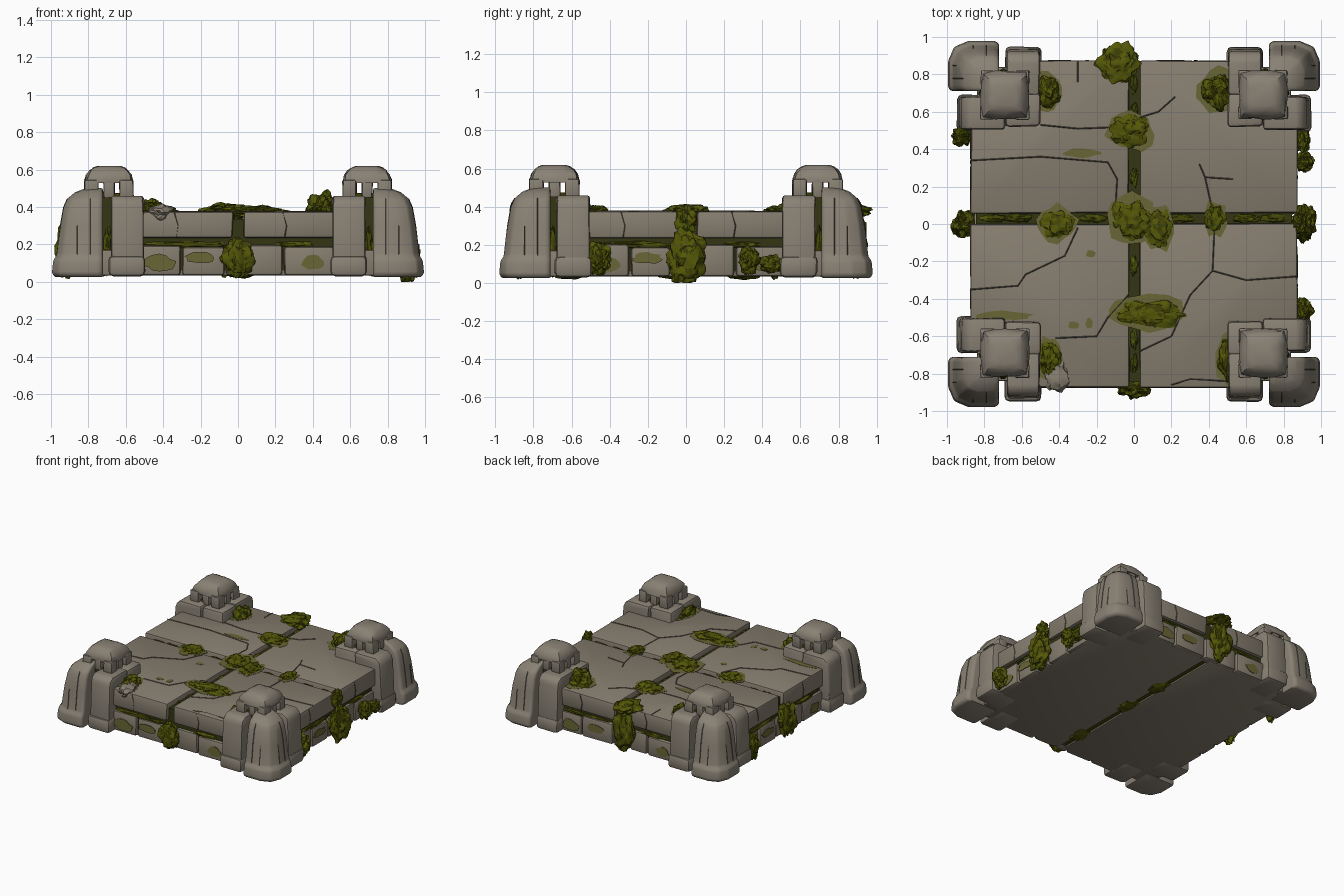
import bpy
import bmesh
import math
import random
from mathutils import Vector, Matrix, noise

random.seed(4)
cube = bpy.data.objects.get("Cube")
if cube:
    bpy.data.objects.remove(cube, do_unlink=True)


def material(name, colour):
    m = bpy.data.materials.new(name)
    m.use_nodes = True
    m.diffuse_color = (*colour, 1)
    m.node_tree.nodes["Principled BSDF"].inputs["Base Color"].default_value = (*colour, 1)
    return m


STONE = material("slab stone", (0.24, 0.208, 0.16))
PILLAR = material("pillar stone", (0.25, 0.22, 0.175))
MOSS = material("moss", (0.088, 0.098, 0.002))
DARK_MOSS = material("dark moss", (0.052, 0.056, 0.002))
SEAM = material("seam shadow", (0.034, 0.035, 0.006))
STAIN = material("mossy stain", (0.14, 0.133, 0.035))
CRACK = material("crack stone", (0.09, 0.078, 0.058))


def finish(name, bm, *mats):
    mesh = bpy.data.meshes.new(name)
    bmesh.ops.recalc_face_normals(bm, faces=bm.faces[:])
    bm.to_mesh(mesh)
    bm.free()
    for m in mats:
        mesh.materials.append(m)
    obj = bpy.data.objects.new(name, mesh)
    bpy.context.collection.objects.link(obj)


def loft(name, rings, mat, bevel=0.0, jitter=0.0):
    """Skin equal rings of points, cap both ends and round the hard edges."""
    bm = bmesh.new()
    rows = [[bm.verts.new(p) for p in ring] for ring in rings]
    n = len(rows[0])
    for a, b in zip(rows, rows[1:]):
        for i in range(n):
            j = (i + 1) % n
            bm.faces.new((a[i], a[j], b[j], b[i]))
    bm.faces.new(rows[0])
    bm.faces.new(rows[-1])
    for v in bm.verts:
        v.co.x += random.uniform(-jitter, jitter)
        v.co.y += random.uniform(-jitter, jitter)
    bmesh.ops.recalc_face_normals(bm, faces=bm.faces[:])
    if bevel:
        hard = [e for e in bm.edges if e.calc_face_angle(0) > 0.4]
        bmesh.ops.bevel(bm, geom=hard, offset=bevel, segments=2, profile=0.5,
                        affect='EDGES', clamp_overlap=True)
    finish(name, bm, mat)


def prism(name, outline, z0, z1, mat, bevel=0.0, jitter=0.0):
    loft(name, [[(x, y, z) for x, y in outline] for z in (z0, z1)], mat, bevel, jitter)


def rect(x0, x1, y0, y1):
    return [(x0, y0), (x1, y0), (x1, y1), (x0, y1)]


def crack(name, points, radius):
    """Thin strip half sunk into the stone along a path."""
    curve = bpy.data.curves.new(name, 'CURVE')
    curve.dimensions = '3D'
    curve.bevel_depth = radius
    curve.bevel_resolution = 0
    spline = curve.splines.new('POLY')
    spline.points.add(len(points) - 1)
    for p, co in zip(spline.points, points):
        p.co = (*co, 1)
    temp = bpy.data.objects.new(name + " path", curve)
    bpy.context.collection.objects.link(temp)
    bpy.context.view_layer.update()
    dg = bpy.context.evaluated_depsgraph_get()
    mesh = bpy.data.meshes.new_from_object(temp.evaluated_get(dg))
    bpy.data.objects.remove(temp, do_unlink=True)
    mesh.materials.clear()
    mesh.materials.append(CRACK)
    obj = bpy.data.objects.new(name, mesh)
    bpy.context.collection.objects.link(obj)


def clump(name, centre, size, mats=(MOSS, DARK_MOSS), rough=0.4, detail=4):
    """Lumpy blob with rough leafy relief."""
    bm = bmesh.new()
    bmesh.ops.create_icosphere(bm, subdivisions=detail, radius=1)
    shift = Vector([random.uniform(0, 50) for _ in range(3)])
    for v in bm.verts:
        p = v.co.copy()
        bump = noise.noise(p * 2 + shift) + 0.5 * noise.noise(p * 5 + shift)
        p *= 1 + rough * bump
        v.co = Vector(centre) + Vector([a * b for a, b in zip(p, size)])
        v.co.z = max(v.co.z, 0)
    if len(mats) > 1:
        for f in bm.faces:
            f.material_index = int(noise.noise(f.calc_center_median() * 30 + shift) < -0.2)
    finish(name, bm, *mats)


def stain(name, centre, rx, ry, side=None):
    """Thin uneven plate on the floor, or on a wall facing the side angle."""
    bm = bmesh.new()
    bmesh.ops.create_circle(bm, cap_ends=True, segments=14, radius=1)
    for v in bm.verts:
        v.co = Vector((v.co.x * rx, v.co.y * ry, 0)) * random.uniform(0.8, 1.15)
    ext = bmesh.ops.extrude_face_region(bm, geom=bm.faces[:])
    for v in ext["geom"]:
        if isinstance(v, bmesh.types.BMVert):
            v.co.z += 0.004
    turn = Matrix.Translation(centre)
    if side is not None:
        turn = Matrix.Rotation(side, 4, 'Z') @ turn @ Matrix.Rotation(math.pi / 2, 4, 'X')
    bmesh.ops.transform(bm, matrix=turn, verts=bm.verts[:])
    finish(name, bm, STAIN)


# Dark core seen in the seams, and the two halves of the underside
L, TOP = 0.873, 0.376
cross = [(-0.52, -0.845), (0.52, -0.845), (0.52, -0.52), (0.845, -0.52), (0.845, 0.52), (0.52, 0.52),
         (0.52, 0.845), (-0.52, 0.845), (-0.52, 0.52), (-0.845, 0.52), (-0.845, -0.52), (-0.52, -0.52)]
prism("seam_core", cross, 0.06, 0.335, SEAM)
prism("underside_seam", rect(-0.03, 0.03, -0.84, 0.84), 0.045, 0.07, DARK_MOSS)
for s in (-1, 1):
    prism("underside_slab", rect(s * 0.02, s * 0.84, -0.84, 0.84), 0.033, 0.17, STONE, 0.01)

# Four floor slabs, notched at the corners
for sx in (-1, 1):
    for sy in (-1, 1):
        y0 = 0.058 if sy > 0 else 0.0
        shape = [(0.028, y0), (L, y0), (L, 0.53), (0.51, 0.53), (0.51, L), (0.028, L)]
        prism("floor_slab", [(sx * x, sy * y) for x, y in shape], 0.235, TOP, STONE, 0.014, 0.004)

# Lower course of wall stones on each side, with mossy stains
for k in range(4):
    turn = Matrix.Rotation(k * math.pi / 2, 3, 'Z')
    cuts = [-0.52] + [c + random.uniform(-0.03, 0.03) for c in (-0.3, -0.07, 0.07, 0.27)] + [0.52]
    for a, b in zip(cuts, cuts[1:]):
        front = -L + random.uniform(0, 0.008)
        corners = [turn @ Vector((x, y, 0)) for x, y in rect(a + 0.005, b - 0.005, front, -0.8)]
        prism("wall_stone", [(c.x, c.y) for c in corners], 0.035,
              0.195 + random.uniform(-0.01, 0.01), STONE, 0.016, 0.003)
    for x in (-0.33, 0.25):
        p = [turn @ Vector((x + dx, -L, z)) for dx, z in ((0, 0.24), (0.01, 0.3), (-0.01, 0.37))]
        crack("slab_edge_crack", p, 0.003)
    for x, z, rx, rz in ((-0.42, 0.1, 0.08, 0.045), (-0.2, 0.13, 0.08, 0.03), (0.4, 0.1, 0.06, 0.04)):
        stain("wall_stain", (x, -L - 0.001, z), rx, rz, k * math.pi / 2)
    # Moss bedding between the courses
    for x, rx in ((-0.28, 0.21), (0.3, 0.1)):
        p = turn @ Vector((x, -0.85, 0.2))
        size = (rx, 0.015, 0.016) if k % 2 == 0 else (0.015, rx, 0.016)
        clump("course_moss", p, size, (DARK_MOSS, MOSS), detail=3)

# Corner pillars
TAPER = [(0.025, 0.978), (0.045, 0.995), (0.115, 0.988), (0.145, 0.968), (0.3, 0.95),
         (0.4, 0.932), (0.445, 0.912), (0.48, 0.87), (0.502, 0.81)]


def pillar_ring(z, o, sx, sy):
    i, c = 0.722, (o - 0.722) * 0.4
    pts = [(i, i), (o - 0.015, i), (o, i + 0.02), (o, o - c), (o - 0.3 * c, o - 0.3 * c),
           (o - c, o), (i + 0.02, o), (i, o - 0.015)]
    return [(sx * x, sy * y * 0.985, z) for x, y in pts]


for sx in (-1, 1):
    for sy in (-1, 1):
        def corner(x0, x1, y0, y1, flip=False):
            return [(sx * (y if flip else x), sy * (x if flip else y)) for x, y in rect(x0, x1, y0, y1)]

        loft("corner_pillar", [pillar_ring(z, o, sx, sy) for z, o in TAPER], PILLAR, 0.01)
        prism("pillar_gap_fill", corner(0.6, 0.8, 0.6, 0.8), 0.05, 0.455, SEAM)
        prism("cap_bed_moss", corner(0.59, 0.79, 0.59, 0.79), 0.44, 0.475, DARK_MOSS, 0.01, 0.006)
        # Buttress stones: an inner corner, and two leaning flanks with a stepped foot
        prism("inner_buttress", corner(0.5, 0.69, 0.52, 0.7), 0.04, 0.455, PILLAR, 0.022, 0.004)
        for flip in (False, True):
            prism("buttress_foot", corner(0.495, 0.69, 0.69, 0.947, flip), 0.03, 0.14, PILLAR, 0.025, 0.004)
            flank = [(z, corner(0.505, 0.68, 0.69, out, flip)) for z, out in
                     ((0.04, 0.938), (0.4, 0.922), (0.435, 0.91), (0.46, 0.875))]
            loft("flank_buttress", [[(x, y, z) for x, y in ring] for z, ring in flank], PILLAR, 0.015, 0.003)
            # Moss low in the gap beside the pillar
            gx, gy = (0.81, 0.7) if flip else (0.7, 0.81)
            clump("gap_moss", (sx * gx, sy * gy, 0.17), (0.02, 0.02, 0.12), (DARK_MOSS, MOSS), detail=3)
            # Weathered grooves down the outer faces
            for t, high in ((0.79, 7), (0.86, 5)):
                path = []
                for z, o in TAPER[3:high]:
                    a, b = (t, o) if flip else (o, t)
                    path.append((sx * a, sy * b * 0.985, z))
                crack("pillar_groove", path, 0.0025)
        # Heavy cap that runs down into a ring of stout legs
        cx, cy = sx * 0.69, sy * 0.69
        for i in (-1, 0, 1):
            for j in (-1, 0, 1):
                if i or j:
                    x, y, h = cx + i * 0.094, cy + j * 0.094, 0.037 if i and j else 0.029
                    prism("cap_leg", rect(x - h, x + h, y - h, y + h), 0.45, 0.545, PILLAR, 0.008, 0.003)
        cap = []
        for z, h in ((0.528, 0.129), (0.545, 0.13), (0.572, 0.121), (0.597, 0.103), (0.612, 0.082), (0.62, 0.058)):
            ring = []
            for n in range(16):
                a = n * math.pi / 8
                r = h * (1.28 if n % 4 == 2 else 1.0 if n % 4 == 0 else 1.06)
                ring.append((cx + r * math.cos(a), cy + r * math.sin(a), z))
            cap.append(ring)
        loft("pillar_cap", cap, PILLAR, 0.0, 0.005)

# Cracks across the floor
for path in (
        [(-0.87, 0.34), (-0.5, 0.36), (-0.14, 0.33), (-0.09, 0.24), (-0.1, 0.07)],
        [(-0.5, 0.53), (-0.3, 0.51), (-0.03, 0.52)],
        [(-0.3, 0.87), (-0.3, 0.76)],
        [(-0.87, -0.35), (-0.62, -0.33), (-0.58, -0.27), (-0.37, -0.17), (-0.3, -0.02)],
        [(-0.42, -0.61), (-0.2, -0.6), (-0.14, -0.5), (-0.03, -0.38)],
        [(0.43, -0.02), (0.42, -0.25), (0.3, -0.38), (0.2, -0.6), (0.03, -0.68)],
        [(0.42, -0.25), (0.6, -0.3), (0.87, -0.28)],
        [(0.03, 0.57), (0.13, 0.6), (0.22, 0.68)],
        [(0.42, 0.07), (0.38, 0.25), (0.35, 0.32)],
        [(0.38, 0.25), (0.53, 0.24)],
        [(0.2, -0.86), (0.3, -0.83), (0.5, -0.84)]):
    crack("floor_crack", [(x, y, TOP - 0.001) for x, y in path], 0.0045)

# Moss clumps on the floor, each on a stain
for x, y, rx, ry, rz in (
        (-0.08, 0.86, 0.1, 0.1, 0.04), (-0.02, 0.5, 0.1, 0.08, 0.035), (0.45, 0.71, 0.08, 0.09, 0.1),
        (-0.46, 0.71, 0.06, 0.08, 0.06), (-0.01, 0.02, 0.1, 0.1, 0.035), (0.13, -0.02, 0.07, 0.09, 0.03),
        (-0.41, 0, 0.08, 0.07, 0.03), (0.43, 0.03, 0.05, 0.07, 0.03), (0.08, -0.48, 0.16, 0.07, 0.03),
        (-0.45, -0.72, 0.06, 0.09, 0.05), (0.5, -0.72, 0.05, 0.1, 0.06)):
    clump("floor_moss", (x, y, TOP), (rx, ry, rz))
    if abs(y) < 0.8:
        stain("floor_stain", (x, y, TOP - 0.002), rx * 1.35, ry * 1.45)
for x, y, rx, ry in ((-0.7, -0.49, 0.16, 0.025), (-0.28, 0.38, 0.1, 0.025),
                     (-0.23, -0.16, 0.025, 0.02), (-0.32, -0.54, 0.03, 0.02), (-0.24, -0.53, 0.02, 0.03)):
    stain("floor_stain", (x, y, TOP - 0.002), rx, ry)

# Low moss growing along the seams
for t in (-0.75, -0.62, -0.22, 0.25, 0.6, 0.75):
    clump("seam_moss", (t, 0.03, 0.335), (0.07, 0.022, 0.02), (DARK_MOSS, MOSS), detail=3)
    clump("seam_moss", (0, t, 0.335), (0.02, 0.05, 0.02), (DARK_MOSS, MOSS), detail=3)

# Moss hanging on the walls
for x, y, z, rx, ry, rz in (
        (0, -0.88, 0.13, 0.08, 0.05, 0.1), (0.91, 0, 0.13, 0.06, 0.09, 0.13), (0.88, 0, 0.33, 0.04, 0.05, 0.07),
        (0.91, 0.33, 0.12, 0.05, 0.05, 0.07), (0.9, 0.45, 0.1, 0.04, 0.06, 0.045), (0.9, -0.46, 0.13, 0.05, 0.06, 0.08),
        (-0.91, 0, 0.17, 0.06, 0.07, 0.13), (-0.92, 0.47, 0.14, 0.05, 0.05, 0.1), (-0.07, 0.9, 0.2, 0.08, 0.05, 0.15)):
    clump("wall_moss", (x, y, z), (rx, ry, rz))

# Moss in the underside seam, and a loose stone on the front edge
for y in (-0.6, -0.05, 0.3):
    clump("underside_moss", (0.02, y, 0.04), (0.06, 0.09, 0.02), detail=3)
clump("loose_stone", (-0.41, -0.82, 0.37), (0.065, 0.08, 0.045), (STONE,), 0.35, 3)

# Smooth shading with sharp edges kept
for obj in bpy.context.scene.objects:
    obj.select_set(obj.type == 'MESH')
    if obj.type == 'MESH':
        bpy.context.view_layer.objects.active = obj
bpy.ops.object.shade_smooth_by_angle(angle=math.radians(35))
